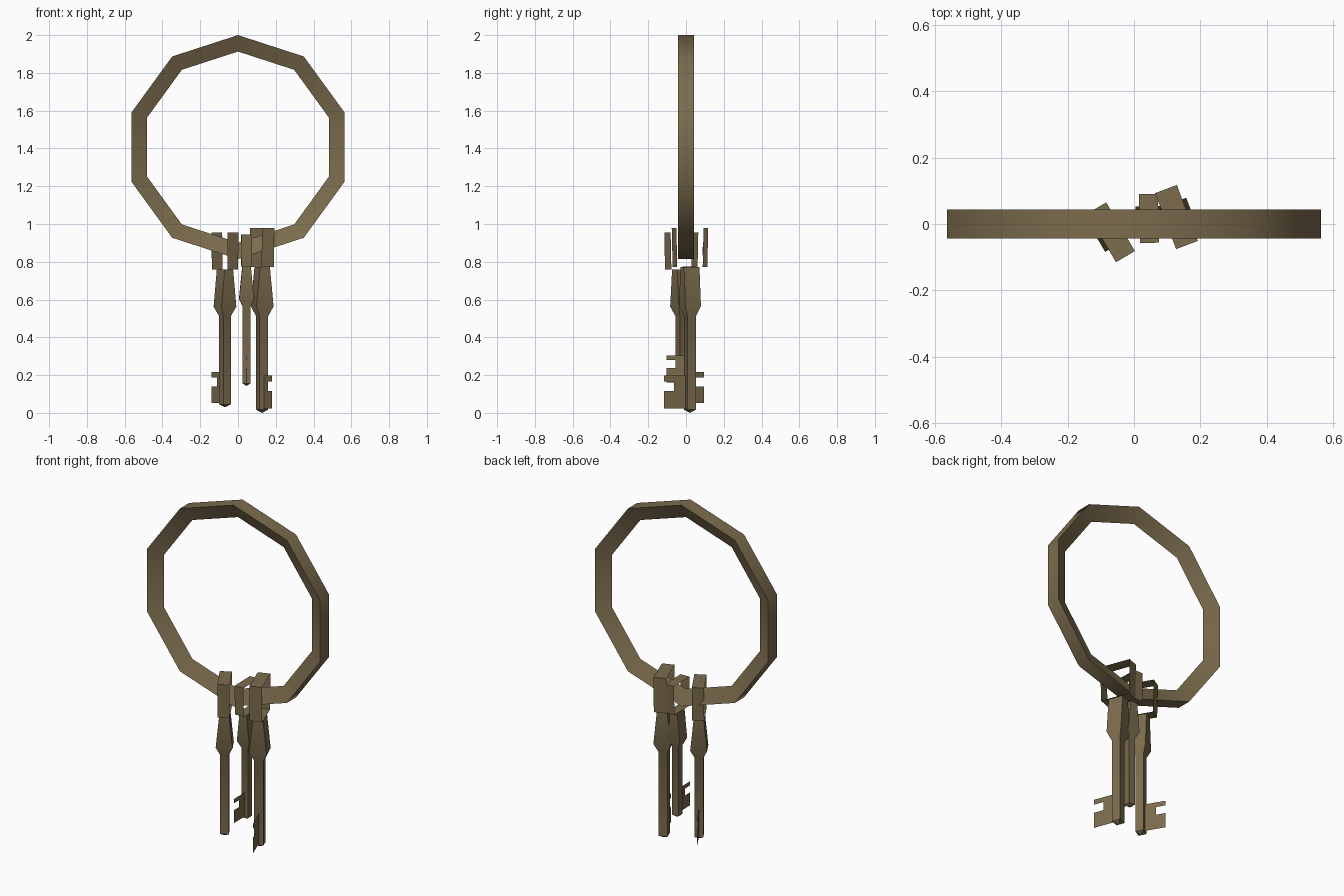
import bpy, bmesh, math
from mathutils import Matrix

cube = bpy.data.objects.get("Cube")
if cube:
    bpy.data.objects.remove(cube)

brass = bpy.data.materials.new("aged brass")
brass.use_nodes = True
colour = (0.2, 0.15, 0.075, 1)
brass.diffuse_color = colour
brass.node_tree.nodes["Principled BSDF"].inputs["Base Color"].default_value = colour


def finish(name, bm, place):
    bmesh.ops.recalc_face_normals(bm, faces=bm.faces[:])
    mesh = bpy.data.meshes.new(name)
    bm.to_mesh(mesh)
    bm.free()
    mesh.materials.append(brass)
    mesh.shade_smooth()
    mesh.set_sharp_from_angle(angle=math.radians(40))
    obj = bpy.data.objects.new(name, mesh)
    bpy.context.collection.objects.link(obj)
    obj.matrix_world = place


def skin(bm, loops):
    """Bridge successive closed loops of vertices with quads."""
    for a, b in zip(loops, loops[1:]):
        for i in range(len(a)):
            j = (i + 1) % len(a)
            bm.faces.new((a[i], a[j], b[j], b[i]))


# Ten-sided carrying ring with a triangular section, pointing inwards
def build_ring(outer=0.593, inner=0.506, half=0.043, sides=10):
    bm = bmesh.new()
    loops = []
    for r, y in ((outer, -half), (outer, half), (inner, 0)):
        angles = [math.tau * i / sides for i in range(sides)]
        loops.append([bm.verts.new((r * math.sin(a), y, r * math.cos(a))) for a in angles])
    skin(bm, loops + loops[:1])
    finish("carrying_ring", bm, Matrix.Translation((0, 0, 1.407)))


# Square shank with flared shoulder and pointed tip: (width, depth, height)
SHANK = [(0.055, 0.087, 0), (0.096, 0.088, -0.208), (0.05, 0.048, -0.26), (0.05, 0.048, -0.755)]
# Bit outline: (reach, height)
BIT = [(0, -0.748), (0.147, -0.748), (0.147, -0.655), (0.09, -0.655),
       (0.09, -0.605), (0.147, -0.605), (0.147, -0.575), (0, -0.575)]


def build_key(name, x, y, z, turn, scale, side):
    place = (Matrix.Translation((x, y, z)) @ Matrix.Rotation(math.radians(turn), 4, "Z")
             @ Matrix.Scale(scale, 4))

    # Shank
    bm = bmesh.new()
    loops = [[bm.verts.new((sx * w / 2, sy * d / 2, h))
              for sx, sy in ((-1, -1), (1, -1), (1, 1), (-1, 1))] for w, d, h in SHANK]
    skin(bm, loops)
    bm.faces.new(loops[0])
    tip = bm.verts.new((0, 0, -0.772))
    for i in range(4):
        bm.faces.new((loops[-1][i], loops[-1][(i + 1) % 4], tip))
    finish(name + "_shank", bm, place)

    # Rectangular sheet strap looping over the ring
    bm = bmesh.new()
    outline = [(-0.085, 0), (0.085, 0), (0.09, 0.208), (-0.09, 0.208)]
    skin(bm, [[bm.verts.new((sx * 0.035, p, h)) for p, h in outline] for sx in (-1, 1)])
    finish(name + "_strap", bm, place)

    # Notched sheet bit
    bm = bmesh.new()
    bm.faces.new([bm.verts.new((0, side * p, h)) for p, h in BIT])
    finish(name + "_bit", bm, place)


build_ring()
build_key("large_key", 0.128, 0.021, 0.772, 20.5, 1.0, -1)
build_key("medium_key", -0.069, -0.025, 0.759, 30.5, 0.945, 1)
build_key("small_key", 0.045, 0.017, 0.775, 1, 0.82, -1)
